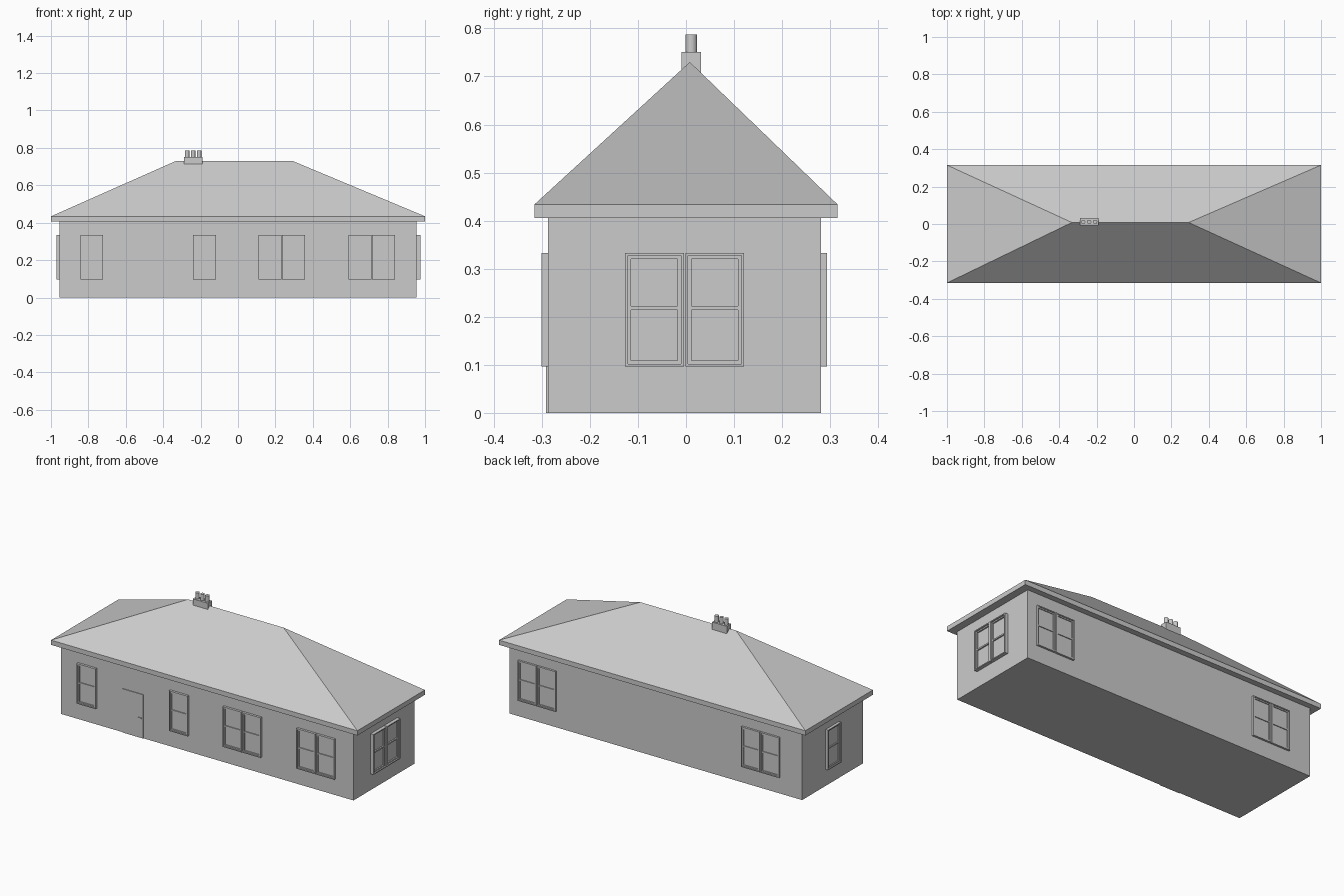
import bpy, bmesh
from math import radians
from mathutils import Matrix, Vector

if "Cube" in bpy.data.objects:
    bpy.data.objects.remove(bpy.data.objects["Cube"])


def finish(name, bm):
    bmesh.ops.recalc_face_normals(bm, faces=bm.faces)
    me = bpy.data.meshes.new(name)
    bm.to_mesh(me)
    bm.free()
    ob = bpy.data.objects.new(name, me)
    bpy.context.collection.objects.link(ob)
    return ob


def add_box(bm, x0, x1, y0, y1, z0, z1):
    m = Matrix.Translation(((x0 + x1) / 2, (y0 + y1) / 2, (z0 + z1) / 2))
    m = m @ Matrix.Diagonal((x1 - x0, y1 - y0, z1 - z0, 1))
    bmesh.ops.create_cube(bm, size=1, matrix=m)


def box(name, *dims):
    bm = bmesh.new()
    add_box(bm, *dims)
    return finish(name, bm)


def add_frame(bm, x0, x1, z0, z1, t, depth):
    # rectangular ring of four bars standing out from the wall (local -y)
    for a, b in ((x0, x0 + t), (x1 - t, x1)):
        add_box(bm, a, b, -depth, 0.004, z0, z1)
    for a, b in ((z0, z0 + t), (z1 - t, z1)):
        add_box(bm, x0 + t, x1 - t, -depth, 0.004, a, b)


def window(name, loc, angle, depth, sashes):
    bm = bmesh.new()
    w, z0, z1, zm = 0.1225, 0.096, 0.333, 0.218
    for i in range(sashes):
        c = (i - (sashes - 1) / 2) * 0.1255
        a, b = c - w / 2, c + w / 2
        # outer casing, inner sash rim, glass, meeting rail
        add_frame(bm, a, b, z0, z1, 0.006, depth)
        add_frame(bm, a + 0.006, b - 0.006, z0 + 0.006, z1 - 0.006, 0.007, depth * 0.6)
        add_box(bm, a + 0.01, b - 0.01, -depth * 0.2, 0.004, z0 + 0.01, z1 - 0.01)
        add_box(bm, a + 0.013, b - 0.013, -depth * 0.6, 0.004, zm - 0.004, zm + 0.004)
    ob = finish(name, bm)
    ob.location = loc
    ob.rotation_euler.z = radians(angle)


# walls
box("walls", -0.955, 0.955, -0.287, 0.281, 0, 0.41)

# hipped roof with eave band
bm = bmesh.new()
corners = [(-1, -0.315), (1, -0.315), (1, 0.315), (-1, 0.315)]
low = [bm.verts.new((x, y, 0.406)) for x, y in corners]
top = [bm.verts.new((x, y, 0.434)) for x, y in corners]
r0 = bm.verts.new((-0.332, 0.008, 0.73))
r1 = bm.verts.new((0.292, 0.008, 0.73))
bm.faces.new(low)
for i in range(4):
    j = (i + 1) % 4
    bm.faces.new((low[i], low[j], top[j], top[i]))
bm.faces.new((top[0], top[1], r1, r0))
bm.faces.new((top[1], top[2], r1))
bm.faces.new((top[2], top[3], r0, r1))
bm.faces.new((top[3], top[0], r0))
finish("roof", bm)

# chimney stack and three pots
box("chimney", -0.289, -0.191, -0.009, 0.031, 0.7, 0.751)
for i in range(3):
    bm = bmesh.new()
    bmesh.ops.create_cone(bm, cap_ends=True, segments=16, radius1=0.0118,
                          radius2=0.0118, depth=0.04,
                          matrix=Matrix.Translation((-0.272 + i * 0.032, 0.011, 0.767)))
    finish(f"chimney_pot_{i + 1}", bm)

# front windows
for i, (x, n) in enumerate(((-0.782, 1), (-0.18, 1), (0.233, 2), (0.715, 2))):
    window(f"front_window_{i + 1}", (x, -0.287, 0), 0, 0.014, n)
# back windows
for i, x in enumerate((0.772, -0.687)):
    window(f"back_window_{i + 1}", (x, 0.281, 0), 180, 0.012, 2)
# side windows
window("right_window", (0.955, -0.003, 0), 90, 0.020, 2)
window("left_window", (-0.955, 0.0, 0), -90, 0.016, 1)

# front door and handle
box("front_door", -0.55, -0.415, -0.291, -0.28, 0, 0.258)
box("door_handle", -0.45, -0.425, -0.296, -0.288, 0.114, 0.12)
